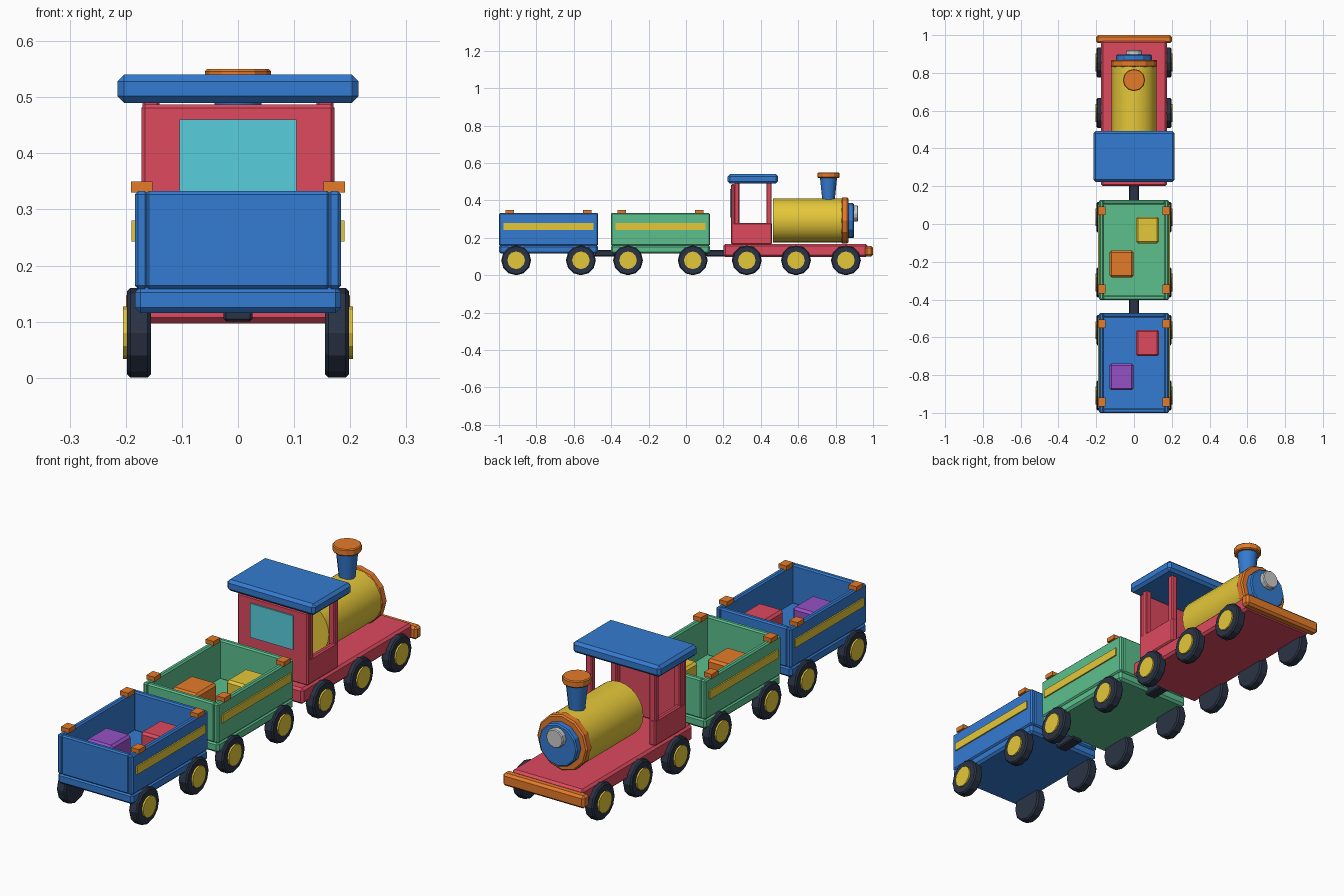
import bpy, math

if "Cube" in bpy.data.objects:
    bpy.data.objects.remove(bpy.data.objects["Cube"])

def mat(name, r, g, b):
    m = bpy.data.materials.new(name)
    m.diffuse_color = tuple((c / 255) ** 2.2 for c in (r, g, b)) + (1,)
    m.use_nodes = True
    m.node_tree.nodes["Principled BSDF"].inputs["Base Color"].default_value = m.diffuse_color
    return m

RED, BLUE, GREEN = mat("red", 220, 75, 95), mat("blue", 55, 122, 208), mat("green", 92, 190, 140)
YELLOW, ORANGE = mat("yellow", 228, 198, 60), mat("orange", 228, 122, 46)
DARK, GLASS, PURPLE = mat("dark", 46, 54, 70), mat("glass", 88, 205, 220), mat("purple", 148, 82, 196)

def finish(o, name, m, bevel):
    o.name = name
    if m:
        o.data.materials.append(m)
    if bevel:
        b = o.modifiers.new("bevel", "BEVEL")
        b.width, b.segments, b.limit_method = bevel, 1, "ANGLE"
        b.angle_limit = math.radians(50)
    return o

def box(name, x, y, z, m, bevel=0.006):
    """Box from (min, max) ranges."""
    bpy.ops.mesh.primitive_cube_add(size=1, location=[(a + b) / 2 for a, b in (x, y, z)])
    o = bpy.context.object
    o.scale = [b - a for a, b in (x, y, z)]
    bpy.ops.object.transform_apply(location=False, rotation=False, scale=True)
    return finish(o, name, m, bevel)

def tube(name, axis, a, b, center, r1, m, r2=None, n=12, bevel=0, smooth=False):
    """Cylinder or cone from a to b along an axis; center gives the other two coordinates."""
    loc = list(center)
    loc.insert("xyz".index(axis), (a + b) / 2)
    rot = {"x": (0, math.pi / 2, 0), "y": (-math.pi / 2, 0, 0), "z": (0, 0, 0)}[axis]
    bpy.ops.mesh.primitive_cone_add(vertices=n, radius1=r1, radius2=r1 if r2 is None else r2,
                                    depth=b - a, location=loc, rotation=rot)
    if smooth:
        bpy.ops.object.shade_smooth_by_angle(angle=math.radians(40))
    return finish(bpy.context.object, name, m, bevel)

def wheels(name, ys):
    for y in ys:
        for s in (-1, 1):
            x0, x1 = sorted((s * 0.155, s * 0.198))
            tube(name + "_wheel", "x", x0, x1, (y, 0.08), 0.08, DARK, bevel=0.006)
            x0, x1 = sorted((s * 0.19, s * 0.205))
            tube(name + "_hub", "x", x0, x1, (y, 0.08), 0.047, YELLOW)

# Engine chassis and bumper
box("engine_chassis", (-0.175, 0.175), (0.2, 0.97), (0.097, 0.167), RED, 0.01)
box("front_bumper", (-0.2, 0.2), (0.957, 1.0), (0.1, 0.156), ORANGE, 0.01)
wheels("engine", (0.325, 0.588, 0.855))

# Cab
box("cab_back_wall", (-0.172, 0.172), (0.24, 0.262), (0.165, 0.487), RED)
box("cab_window", (-0.104, 0.104), (0.234, 0.243), (0.31, 0.46), GLASS, 0)
for s in (-1, 1):
    side = sorted((s * 0.148, s * 0.172))
    box("cab_side_panel", side, (0.25, 0.46), (0.165, 0.28), RED)
    for y in (0.258, 0.43):
        box("cab_post", sorted((s * 0.14, s * 0.17)), (y, y + 0.028), (0.165, 0.5), RED, 0.004)
box("cab_roof", (-0.215, 0.215), (0.223, 0.492), (0.49, 0.54), BLUE, 0.012)

# Boiler, front plate and lamp
tube("boiler", "y", 0.466, 0.84, (0, 0.292), 0.118, YELLOW, n=24, smooth=True)
tube("boiler_ring", "y", 0.83, 0.868, (0, 0.292), 0.123, ORANGE, n=12, bevel=0.006)
tube("boiler_plate", "y", 0.86, 0.897, (0, 0.292), 0.094, BLUE, n=12, bevel=0.005)
tube("front_lamp", "y", 0.89, 0.92, (0, 0.33), 0.042, None, n=12, bevel=0.004)

# Chimney
tube("chimney", "z", 0.39, 0.525, (0, 0.762), 0.032, BLUE, r2=0.046, smooth=True)
tube("chimney_cap", "z", 0.52, 0.55, (0, 0.762), 0.059, ORANGE, bevel=0.004)

def wagon(name, cy, color, load_a, load_b):
    y0, y1 = cy - 0.265, cy + 0.265
    box(name + "_base", (-0.184, 0.184), (y0, y1), (0.115, 0.162), color, 0.01)
    for s in (-1, 1):
        side = sorted((s * 0.16, s * 0.184))
        box(name + "_side_wall", side, (y0, y1), (0.158, 0.333), color)
        box(name + "_end_wall", (-0.165, 0.165), sorted((cy + s * 0.241, cy + s * 0.265)), (0.158, 0.333), color)
        box(name + "_stripe", sorted((s * 0.18, s * 0.19)), (cy - 0.24, cy + 0.24), (0.243, 0.28), YELLOW, 0)
        for t in (-1, 1):
            c = cy + t * 0.207
            box(name + "_corner_cap", sorted((s * 0.152, s * 0.191)), (c - 0.023, c + 0.023), (0.33, 0.35), ORANGE, 0)
    # Two loose cargo blocks
    box(name + "_cargo_right", (0.01, 0.132), (cy + 0.035, cy + 0.175), (0.16, 0.28), load_a, 0.01)
    box(name + "_cargo_left", (-0.13, -0.002), (cy - 0.145, cy - 0.003), (0.16, 0.28), load_b, 0.01)
    wheels(name, (cy - 0.173, cy + 0.173))
    # Coupling to the vehicle ahead
    box(name + "_coupler", (-0.026, 0.026), (y1 - 0.02, y1 + 0.09), (0.1, 0.135), DARK, 0.005)

wagon("middle_wagon", -0.137, GREEN, YELLOW, ORANGE)
wagon("rear_wagon", -0.735, BLUE, RED, PURPLE)
